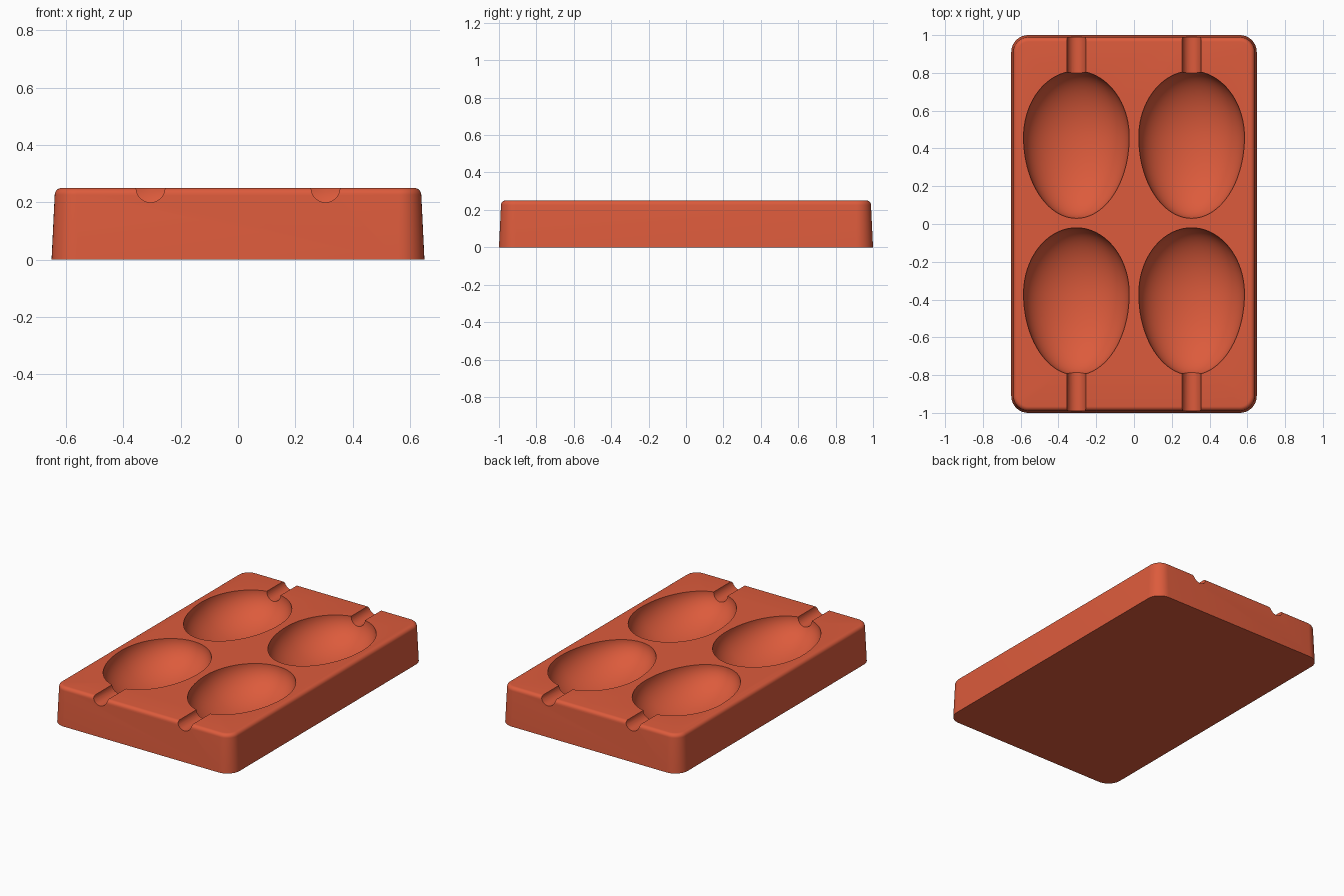
import bpy, bmesh, math
from mathutils import Matrix, Vector

if "Cube" in bpy.data.objects:
    bpy.data.objects.remove(bpy.data.objects["Cube"], do_unlink=True)

HEIGHT, HALF_X, HALF_Y, CORNER = 0.25, 0.65, 1.0, 0.09
CAVITY_X, CAVITY_DEPTH = 0.305, 0.2

red = bpy.data.materials.new("terracotta red")
red.use_nodes = True
colour = (0.72, 0.105, 0.045, 1)
red.diffuse_color = colour
red.node_tree.nodes["Principled BSDF"].inputs["Base Color"].default_value = colour


def make_object(name, bm):
    bmesh.ops.recalc_face_normals(bm, faces=bm.faces)
    mesh = bpy.data.meshes.new(name)
    bm.to_mesh(mesh)
    bm.free()
    obj = bpy.data.objects.new(name, mesh)
    mesh.materials.append(red)
    bpy.context.collection.objects.link(obj)
    return obj


def rounded_ring(bm, inset, z, steps=10):
    """One rounded-rectangle loop of vertices."""
    ring = []
    radius = CORNER - inset
    for quarter, (sx, sy) in enumerate([(1, 1), (-1, 1), (-1, -1), (1, -1)]):
        for i in range(steps + 1):
            a = (quarter + i / steps) * math.pi / 2
            ring.append(bm.verts.new((sx * (HALF_X - CORNER) + radius * math.cos(a),
                                      sy * (HALF_Y - CORNER) + radius * math.sin(a), z)))
    return ring


# Tray block: drafted walls with a rounded top rim
bm = bmesh.new()
draft, fillet = 0.011, 0.024
levels = [(0, 0)]
for i in range(7):
    a = i / 6 * math.pi / 2
    levels.append((draft + fillet * (1 - math.cos(a)), HEIGHT - fillet * (1 - math.sin(a))))
rings = [rounded_ring(bm, inset, z) for inset, z in levels]
for low, high in zip(rings, rings[1:]):
    for i in range(len(low)):
        j = (i + 1) % len(low)
        bm.faces.new((low[i], low[j], high[j], high[i]))
bm.faces.new(rings[0])
bm.faces.new(rings[-1])
tray = make_object("mould_tray", bm)

# Egg-shaped cavities: blunt end to the back, narrow end to the front
bm = bmesh.new()
turn = Matrix.Rotation(math.pi / 2, 4, "X") @ Matrix.Rotation(math.pi / 64, 4, "Z")
for x in (-CAVITY_X, CAVITY_X):
    for y in (0.46, -0.37):
        egg = bmesh.ops.create_uvsphere(bm, u_segments=64, v_segments=40, radius=1, matrix=turn)
        for v in egg["verts"]:
            length = 0.35 if v.co.y > 0 else 0.43
            v.co = Vector((x + 0.28 * v.co.x, y + length * v.co.y,
                           HEIGHT + CAVITY_DEPTH * v.co.z))
egg_cutter = make_object("egg_cutter", bm)

# Half-round stick channels from the cavities to the outer ends
bm = bmesh.new()
for x in (-CAVITY_X, CAVITY_X):
    for y in (-0.92, 0.92):
        bmesh.ops.create_cone(bm, cap_ends=True, segments=32, radius1=0.05, radius2=0.05,
                              depth=0.34,
                              matrix=Matrix.Translation((x, y, HEIGHT)) @
                              Matrix.Rotation(math.pi / 2, 4, "X") @
                              Matrix.Rotation(math.pi / 32, 4, "Z"))
channel_cutter = make_object("channel_cutter", bm)

# Cut the tray, then drop the cutters
bpy.context.view_layer.objects.active = tray
for cutter in (egg_cutter, channel_cutter):
    cut = tray.modifiers.new(cutter.name, "BOOLEAN")
    cut.operation = "DIFFERENCE"
    cut.solver = "EXACT"
    cut.object = cutter
    bpy.ops.object.modifier_apply(modifier=cut.name)
    bpy.data.objects.remove(cutter, do_unlink=True)

bpy.ops.object.select_all(action="DESELECT")
tray.select_set(True)
bpy.ops.object.shade_smooth_by_angle(angle=math.radians(30))
